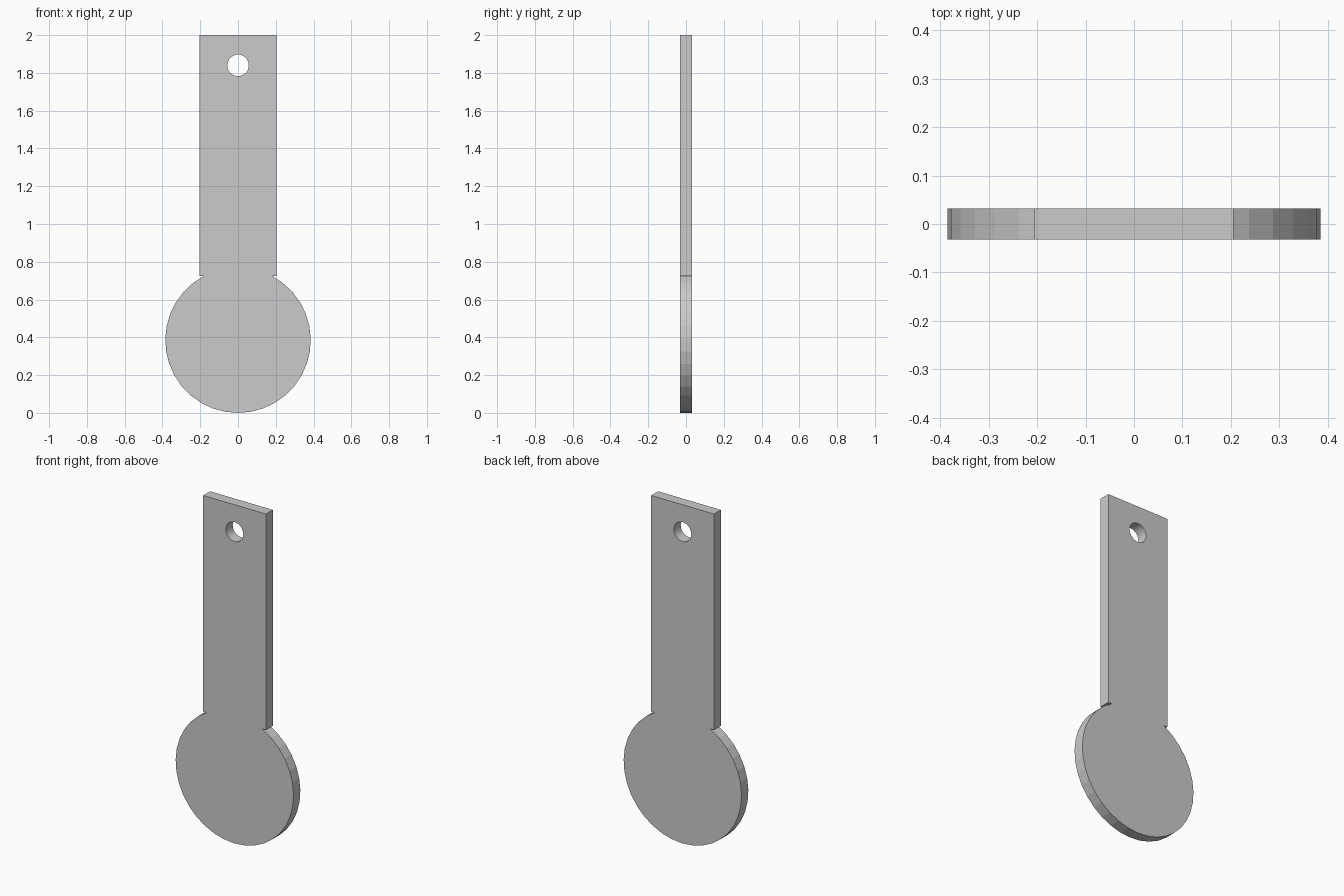
import bpy, bmesh
from math import cos, sin, radians, pi

if "Cube" in bpy.data.objects:
    bpy.data.objects.remove(bpy.data.objects["Cube"])

R = 0.385          # disc radius and centre height
HALF_W = 0.205     # half width of the strip
HALF_T = 0.032     # half thickness
NECK = 62          # angle where the disc meets the strip
ARC_STEPS = 30


def arc(cx, cz, r, start, end, steps):
    return [(cx + r * cos(start + (end - start) * i / steps),
             cz + r * sin(start + (end - start) * i / steps))
            for i in range(steps + 1)]


def add_loop(bm, points):
    verts = [bm.verts.new((x, -HALF_T, z)) for x, z in points]
    return [bm.edges.new((v, verts[(i + 1) % len(verts)]))
            for i, v in enumerate(verts)]


# Outline: disc arc running round the bottom, then the strip with its small ledges
disc = arc(0, R, R, radians(180 - NECK), radians(360 + NECK), ARC_STEPS)
ledge = disc[0][1]
outline = disc + [(HALF_W, ledge), (HALF_W, 2), (-HALF_W, 2), (-HALF_W, ledge)]

# Hanging hole near the top
hole = arc(0, 1.84, 0.057, 0, 2 * pi, 32)[:-1]

# Fill the profile and give it thickness
bm = bmesh.new()
edges = add_loop(bm, outline) + add_loop(bm, hole)
bmesh.ops.triangle_fill(bm, use_beauty=True, use_dissolve=False,
                        edges=edges, normal=(0, -1, 0))
ext = bmesh.ops.extrude_face_region(bm, geom=bm.faces[:], use_keep_orig=True)
new_verts = [g for g in ext["geom"] if isinstance(g, bmesh.types.BMVert)]
bmesh.ops.translate(bm, verts=new_verts, vec=(0, 2 * HALF_T, 0))
bmesh.ops.recalc_face_normals(bm, faces=bm.faces[:])

mesh = bpy.data.meshes.new("hanging_tag")
bm.to_mesh(mesh)
bm.free()
tag = bpy.data.objects.new("hanging_tag", mesh)
bpy.context.collection.objects.link(tag)
